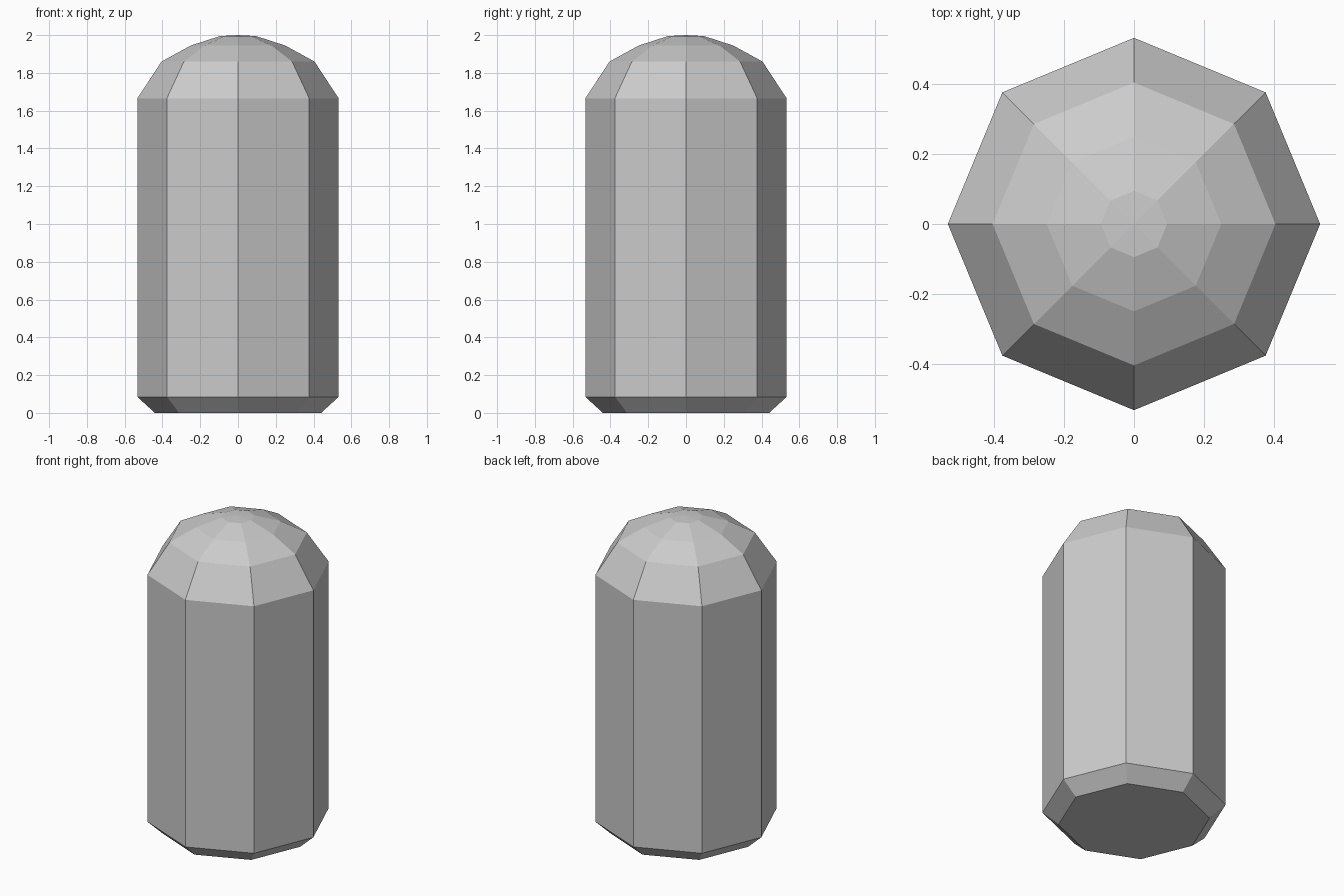
import bpy, bmesh
from math import cos, sin, pi

if "Cube" in bpy.data.objects:
    bpy.data.objects.remove(bpy.data.objects["Cube"])

SIDES = 8
# (radius, height) rings from the base chamfer up to the dome
PROFILE = [(0.44, 0.0), (0.533, 0.085), (0.533, 1.665),
           (0.405, 1.86), (0.25, 1.945), (0.095, 1.995)]

bm = bmesh.new()
rings = [[bm.verts.new((r * cos(2 * pi * i / SIDES), r * sin(2 * pi * i / SIDES), z))
          for i in range(SIDES)] for r, z in PROFILE]

# side bands
for low, high in zip(rings, rings[1:]):
    for i in range(SIDES):
        j = (i + 1) % SIDES
        bm.faces.new((low[i], low[j], high[j], high[i]))

# flat base and shallow pointed tip
bm.faces.new(rings[0][::-1])
tip = bm.verts.new((0, 0, 2.0))
for i in range(SIDES):
    bm.faces.new((rings[-1][i], rings[-1][(i + 1) % SIDES], tip))

mesh = bpy.data.meshes.new("domed_post")
bm.to_mesh(mesh)
bm.free()
bpy.context.collection.objects.link(bpy.data.objects.new("domed_post", mesh))
